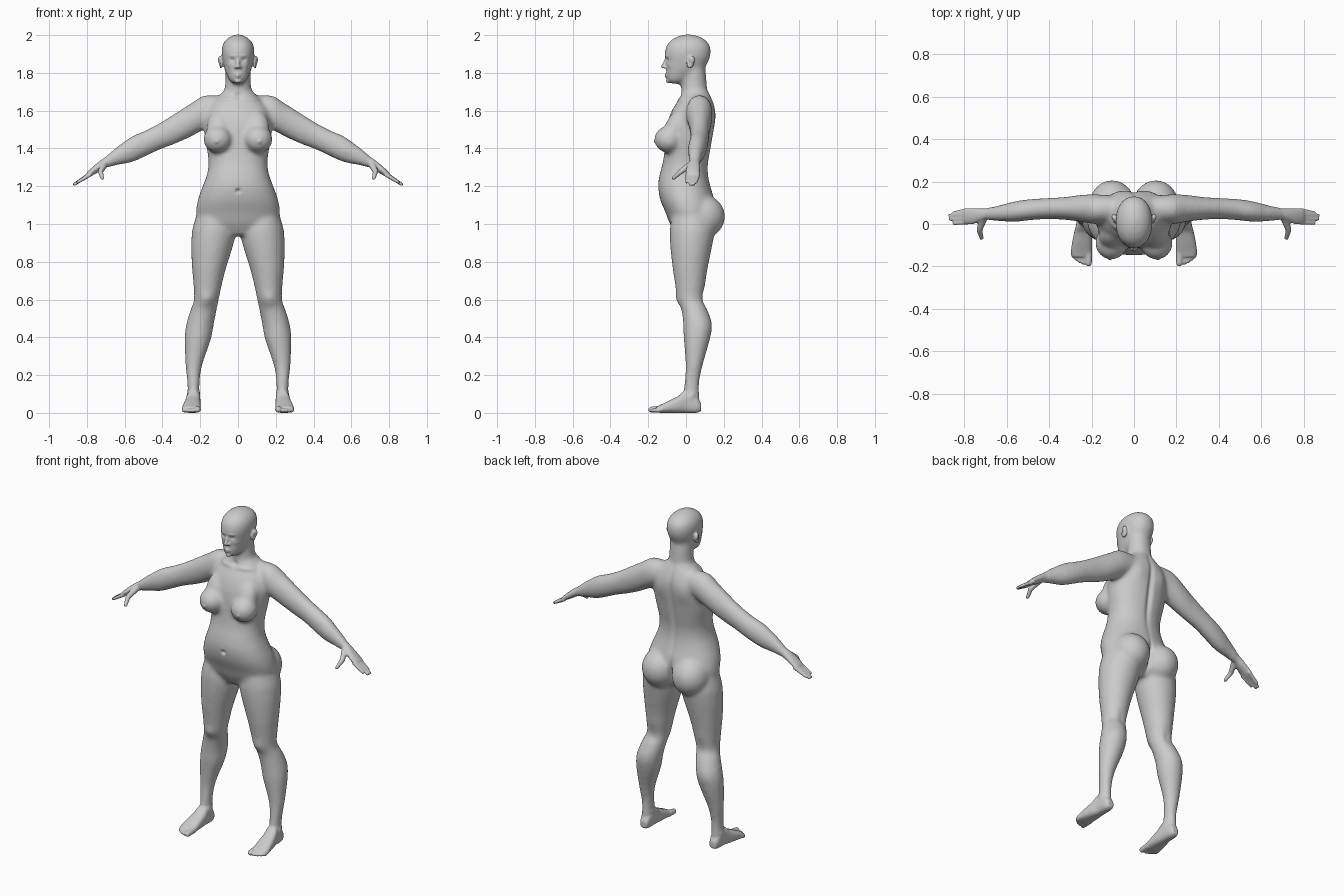
import bpy, bmesh, math
from mathutils import Vector, Matrix

if "Cube" in bpy.data.objects:
    bpy.data.objects.remove(bpy.data.objects["Cube"], do_unlink=True)

SEGMENTS = 32


def spline(a, b, c, d, t):
    """Catmull-Rom blend of four rows of numbers."""
    return [0.5 * (2 * q + (r - p) * t + (2 * p - 5 * q + 4 * r - s) * t * t
                   + (3 * q - p - 3 * r + s) * t ** 3) for p, q, r, s in zip(a, b, c, d)]


def loft(bm, axis, rows, power=2.0):
    """Skin oval slices; each row is position, low and high of both other axes."""
    dense = []
    for i in range(len(rows) - 1):
        a, d = rows[max(i - 1, 0)], rows[min(i + 2, len(rows) - 1)]
        dense += [spline(a, rows[i], rows[i + 1], d, k / 4) for k in range(4)]
    dense.append(rows[-1])
    rings = []
    for s, a0, a1, b0, b1 in dense:
        ring = []
        for k in range(SEGMENTS):
            angle = math.tau * k / SEGMENTS
            c, n = math.cos(angle), math.sin(angle)
            u = (a0 + a1) / 2 + (a1 - a0) / 2 * math.copysign(abs(c) ** (2 / power), c)
            v = (b0 + b1) / 2 + (b1 - b0) / 2 * math.copysign(abs(n) ** (2 / power), n)
            point = {"x": (s, u, v), "y": (u, s, v), "z": (u, v, s)}[axis]
            ring.append(bm.verts.new(point))
        rings.append(ring)
    for low, high in zip(rings, rings[1:]):
        for k in range(SEGMENTS):
            j = (k + 1) % SEGMENTS
            bm.faces.new((low[k], low[j], high[j], high[k]))
    bm.faces.new(rings[0][::-1])
    bm.faces.new(rings[-1])


def column(bm, rows, power=2.0):
    """Loft upright slices given as height, half width, front and back."""
    loft(bm, "z", [(z, -w, w, front, back) for z, w, front, back in rows], power)


def ball(bm, centre, radii, tilt=0.0):
    matrix = (Matrix.Translation(centre) @ Matrix.Rotation(tilt, 4, "X")
              @ Matrix.Diagonal((*radii, 1)))
    bmesh.ops.create_uvsphere(bm, u_segments=24, v_segments=16, radius=1, matrix=matrix)


def digit(bm, start, end, r0, r1):
    """Tapered rod with round ends, used for fingers, toes and lips."""
    start, end = Vector(start), Vector(end)
    line = end - start
    matrix = Matrix.Translation((start + end) / 2) @ line.to_track_quat("Z", "Y").to_matrix().to_4x4()
    bmesh.ops.create_cone(bm, cap_ends=True, segments=16, radius1=r0, radius2=r1,
                          depth=line.length, matrix=matrix)
    ball(bm, start, (r0, r0, r0))
    ball(bm, end, (r1, r1, r1))


def fuse(bm, name, voxel, rounds, mirror):
    """Blend overlapping parts into one smooth skin and return its mesh."""
    bmesh.ops.recalc_face_normals(bm, faces=bm.faces)
    mesh = bpy.data.meshes.new(name)
    bm.to_mesh(mesh)
    bm.free()
    part = bpy.data.objects.new(name, mesh)
    bpy.context.collection.objects.link(part)
    if mirror:
        part.modifiers.new("mirror", "MIRROR").use_mirror_merge = False
    remesh = part.modifiers.new("blend", "REMESH")
    remesh.mode, remesh.voxel_size = "VOXEL", voxel
    smooth = part.modifiers.new("smooth", "SMOOTH")
    smooth.factor, smooth.iterations = 0.5, rounds
    graph = bpy.context.evaluated_depsgraph_get()
    result = bpy.data.meshes.new_from_object(part.evaluated_get(graph))
    bpy.data.objects.remove(part, do_unlink=True)
    return result


# Trunk, from the crotch to the collar
core = bmesh.new()
column(core, [(.94, .09, -.05, .09), (1, .2, -.085, .14), (1.06, .222, -.108, .155),
              (1.13, .212, -.137, .15), (1.2, .187, -.148, .13), (1.26, .165, -.14, .118),
              (1.32, .156, -.124, .118), (1.38, .162, -.115, .128), (1.45, .174, -.11, .14),
              (1.53, .18, -.1, .152), (1.6, .165, -.075, .155), (1.65, .13, -.045, .143),
              (1.7, .08, -.02, .12)], 2.2)
# Neck and skull
column(core, [(1.6, .1, 0, .14), (1.66, .085, -.02, .125), (1.72, .07, -.025, .113),
              (1.78, .067, -.02, .108), (1.84, .067, -.02, .1)])
column(core, [(1.743, .025, -.085, -.03), (1.76, .045, -.1, 0), (1.79, .06, -.106, .05),
              (1.82, .072, -.106, .092), (1.86, .081, -.108, .118), (1.9, .087, -.113, .131),
              (1.94, .084, -.105, .128), (1.97, .069, -.083, .108), (1.992, .042, -.047, .073),
              (2.003, .012, -.01, .03)], 2.15)
# Shoulder and arm down to the wrist
loft(core, "x", [(.09, .02, .13, 1.55, 1.68), (.18, 0, .14, 1.5, 1.68), (.25, .01, .137, 1.462, 1.638),
                 (.33, .02, .127, 1.425, 1.588), (.41, .023, .122, 1.395, 1.538),
                 (.485, .018, .118, 1.36, 1.498), (.56, .01, .107, 1.327, 1.465),
                 (.635, .013, .088, 1.312, 1.413), (.7, .018, .075, 1.295, 1.36)])
# Leg
loft(core, "z", [(1.08, .03, .21, -.07, .13), (.98, .015, .24, -.085, .15), (.93, .016, .246, -.086, .147),
                 (.865, .032, .248, -.082, .135), (.76, .065, .243, -.07, .114),
                 (.68, .085, .236, -.058, .102), (.6, .102, .233, -.045, .092),
                 (.55, .112, .25, -.025, .112), (.47, .128, .274, -.015, .138),
                 (.39, .143, .283, -.012, .127), (.25, .19, .278, -.002, .088),
                 (.15, .203, .268, -.01, .07), (.05, .205, .268, -.02, .075)])
# Bust and seat
ball(core, (.107, -.09, 1.448), (.076, .078, .072))
ball(core, (.1, -.062, 1.505), (.066, .052, .1), -.35)
ball(core, (.103, .09, 1.04), (.108, .117, .115))
skin = fuse(core, "body_core", .011, 9, True)

detail = bmesh.new()
detail.from_mesh(skin)
bpy.data.meshes.remove(skin)
side = bmesh.new()
# Palm, fingers and thumb
loft(side, "x", [(.66, .018, .08, 1.308, 1.39), (.7, .02, .073, 1.298, 1.356), (.73, .01, .073, 1.28, 1.335),
                 (.765, -.002, .074, 1.26, 1.306), (.795, 0, .073, 1.243, 1.278), (.805, .004, .068, 1.243, 1.265)])
for base, tip in (((.785, .064, 1.26), (.85, .052, 1.22)), ((.79, .046, 1.26), (.867, .04, 1.21)),
                  ((.79, .027, 1.26), (.866, .023, 1.21)), ((.785, .008, 1.26), (.848, .003, 1.222))):
    digit(side, base, tip, .0115, .0085)
digit(side, (.71, .025, 1.313), (.728, -.028, 1.277), .019, .014)
digit(side, (.728, -.028, 1.277), (.718, -.066, 1.243), .014, .01)
# Foot and toes
loft(side, "y", [(.08, .215, .255, .01, .05), (.055, .205, .266, 0, .09), (0, .2, .272, 0, .12),
                 (-.04, .198, .282, 0, .09), (-.09, .197, .292, 0, .065), (-.13, .198, .296, 0, .045),
                 (-.155, .203, .291, .002, .034)], 2.6)
digit(side, (.215, -.13, .021), (.214, -.184, .017), .019, .016)
for x, y in ((.239, -.182), (.256, -.174), (.272, -.163), (.286, -.15)):
    digit(side, (x, -.125, .02), (x, y, .012), .013, .0105)
# Ear, eye and nostril
ball(side, (.091, .024, 1.857), (.01, .021, .034), -.2)
ball(side, (.098, .03, 1.868), (.008, .016, .022), -.2)
ball(side, (.012, -.11, 1.83), (.009, .011, .008))
ball(side, (.033, -.085, 1.867), (.017, .016, .013))
copy = bpy.data.meshes.new("side_parts")
side.to_mesh(copy)
side.free()
detail.from_mesh(copy)
copy.transform(Matrix.Scale(-1, 4, (1, 0, 0)))
detail.from_mesh(copy)
bpy.data.meshes.remove(copy)
# Nose, lips and chin
digit(detail, (0, -.104, 1.873), (0, -.121, 1.834), .008, .011)
for z, y, width in ((1.791, -.108, .017), (1.78, -.106, .014)):
    digit(detail, (-width, y + .008, z), (0, y, z), .004, .0065)
    digit(detail, (width, y + .008, z), (0, y, z), .004, .0065)
ball(detail, (0, -.092, 1.757), (.018, .014, .012))
body_mesh = fuse(detail, "body", .0055, 3, False)

# Soft sculpting strokes: centre, reach and push
STROKES = [((0, -.148, 1.175), (.011, .03, .011), (0, .016, 0)),        # navel
           ((0, .14, 1.45), (.016, .05, .2), (0, -.014, 0)),            # spine
           ((0, .17, 1.03), (.012, .09, .07), (0, -.03, 0)),            # seat cleft
           ((0, -.02, 1.675), (.016, .03, .016), (0, .01, 0)),          # collar notch
           ((.075, -.02, 1.66), (.06, .04, .011), (0, -.006, .003)),    # collarbone
           ((.085, .15, 1.56), (.05, .04, .06), (0, .008, 0)),          # shoulder blade
           ((.034, -.108, 1.868), (.017, .018, .01), (0, .009, 0)),     # eye socket
           ((.032, -.108, 1.89), (.022, .02, .006), (0, -.004, 0)),     # brow
           ((.05, -.09, 1.84), (.018, .02, .014), (0, -.004, 0)),       # cheek
           ((.1, .018, 1.857), (.012, .009, .016), (-.007, 0, 0)),      # ear hollow
           ((.115, -.167, 1.435), (.011, .02, .011), (0, -.006, 0)),    # nipple
           ((.165, -.045, .6), (.035, .03, .04), (0, -.007, 0)),        # kneecap
           ((.165, .095, .6), (.025, .03, .05), (0, -.006, 0)),         # knee hollow
           ((.275, .03, .09), (.02, .018, .018), (.007, 0, 0)),         # outer ankle
           ((.2, .02, .1), (.02, .018, .018), (-.006, 0, 0))]           # inner ankle
strokes = [tuple(map(Vector, stroke)) for stroke in STROKES]
for vert in body_mesh.vertices:
    flip = -1 if vert.co.x < 0 else 1
    spot = Vector((abs(vert.co.x), vert.co.y, vert.co.z))
    move = Vector()
    for centre, reach, push in strokes:
        gap = spot - centre
        if abs(gap.z) < 3 * reach.z and abs(gap.y) < 3 * reach.y:
            move += push * math.exp(-sum((g / r) ** 2 for g, r in zip(gap, reach)))
    vert.co = spot + move
    vert.co.x *= flip
    vert.co.z = max(vert.co.z, 0)

# Single matte grey skin
grey = bpy.data.materials.new("light_grey")
grey.use_nodes = True
grey.diffuse_color = (.6, .6, .6, 1)
grey.node_tree.nodes["Principled BSDF"].inputs["Base Color"].default_value = (.6, .6, .6, 1)
body_mesh.materials.clear()
body_mesh.materials.append(grey)
body = bpy.data.objects.new("body", body_mesh)
bpy.context.collection.objects.link(body)
body_mesh.shade_smooth()
